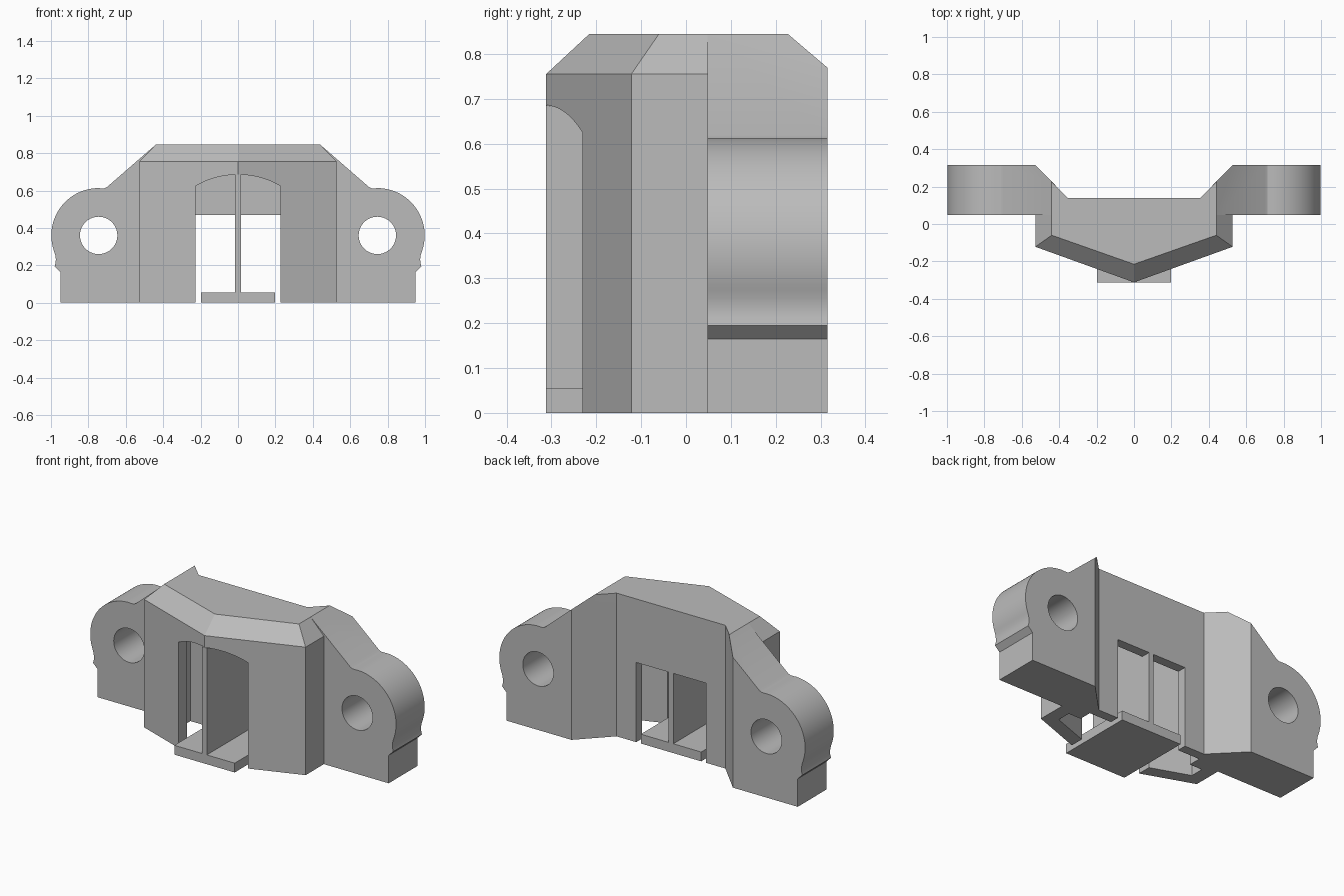
import bpy, bmesh, math
from mathutils import Vector

if "Cube" in bpy.data.objects:
    bpy.data.objects.remove(bpy.data.objects["Cube"])

grey = bpy.data.materials.new("plain grey")
grey.use_nodes = True
colour = (0.5, 0.5, 0.5, 1)
grey.diffuse_color = colour
grey.node_tree.nodes["Principled BSDF"].inputs["Base Color"].default_value = colour


def loft(name, rings):
    """Solid joining closed rings of points, capped at both ends."""
    bm = bmesh.new()
    loops = [[bm.verts.new(p) for p in ring] for ring in rings]
    n = len(loops[0])
    bm.faces.new(loops[0])
    bm.faces.new(loops[-1])
    for a, b in zip(loops, loops[1:]):
        for i in range(n):
            j = (i + 1) % n
            bm.faces.new((a[i], a[j], b[j], b[i]))
    bmesh.ops.recalc_face_normals(bm, faces=bm.faces)
    mesh = bpy.data.meshes.new(name)
    bm.to_mesh(mesh)
    bm.free()
    mesh.materials.append(grey)
    ob = bpy.data.objects.new(name, mesh)
    bpy.context.collection.objects.link(ob)
    return ob


def prism(name, outline, axis, low, high):
    """Extrude a 2D outline along the x, y or z axis."""
    def place(p, t):
        v = list(p)
        v.insert(axis, t)
        return Vector(v)
    return loft(name, [[place(p, t) for p in outline] for t in (low, high)])


def box(name, x, y, z):
    return prism(name, [(x[0], y[0]), (x[1], y[0]), (x[1], y[1]), (x[0], y[1])], 2, *z)


def arc(cx, cz, r, start, end, steps):
    angles = [math.radians(start + (end - start) * i / steps) for i in range(steps + 1)]
    return [(cx + r * math.cos(a), cz + r * math.sin(a)) for a in angles]


def cut(ob, cutter):
    mod = ob.modifiers.new("cut", 'BOOLEAN')
    mod.operation = 'DIFFERENCE'
    mod.solver = 'EXACT'
    mod.object = cutter
    bpy.ops.object.select_all(action='DESELECT')
    bpy.context.view_layer.objects.active = ob
    ob.select_set(True)
    bpy.ops.object.modifier_apply(modifier=mod.name)
    bpy.data.objects.remove(cutter)


def mirrored(half):
    """Close a right-hand outline with its mirror image."""
    return half + [(-x, y) for x, y in reversed(half) if x > 0]


# Wedge-fronted body with a chamfered top
base = mirrored([(0, -.312), (.527, -.122), (.527, .315), (.355, .14)])
top = mirrored([(0, -.215), (.44, -.06), (.44, .225), (.355, .14)])
body = loft("body", [[(x, y, 0) for x, y in base],
                     [(x, y, .755) for x, y in base],
                     [(x, y, .845) for x, y in top]])

# Hollow inside, open at the bottom
hollow = mirrored([(0, -.232), (.45, -.07), (.45, .01), (.37, .01), (.37, .085)])
cut(body, prism("hollow_cutter", hollow, 2, -.1, .7))

# Arched front opening and square back opening
arch = [(-.227, -.1), (.227, -.1)] + arc(0, .233, .452, 59.9, 120.1, 24)
cut(body, prism("arch_cutter", arch, 1, -.5, .03))
cut(body, box("back_cutter", (-.227, .227), (.03, .3), (-.1, .47)))

# Mounting ears with rounded ends and bolt holes
ear = ([(.44, 0), (.44, .845), (.70, .619), (.715, .612), (.735, .612)]
       + arc(.745, .36, .253, 88, -20, 36)
       + [(.977, .255), (.974, .235), (.975, .215), (.98, .195), (.95, .165), (.95, 0)])
for side, word in ((1, "left"), (-1, "right")):
    flange = prism(word + "_ear", [(side * x, z) for x, z in ear], 1, .048, .315)
    bolt = arc(side * .745, .36, .1, 0, 351, 39)
    cut(flange, prism("bolt_cutter", bolt, 1, -.2, .6))
    slant = [(.255, .0375), (.627, .4175), (.255, .4175)]
    cut(flange, prism("slant_cutter", [(side * x, y) for x, y in slant], 2, -.2, 1))

# Central fin and foot plate
fin = [(-.312, 0), (.14, 0), (.14, .475), (.085, .475), (.085, .71), (-.23, .71), (-.312, .685)]
prism("centre_fin", fin, 0, -.015, .015)
box("foot_plate", (-.197, .197), (-.312, .14), (0, .055))

# Smooth the curves and keep the edges sharp
bpy.ops.object.select_all(action='DESELECT')
for ob in bpy.context.collection.objects:
    if ob.type == 'MESH' and grey.name in ob.data.materials:
        ob.select_set(True)
        bpy.context.view_layer.objects.active = ob
bpy.ops.object.shade_smooth_by_angle(angle=math.radians(25))
